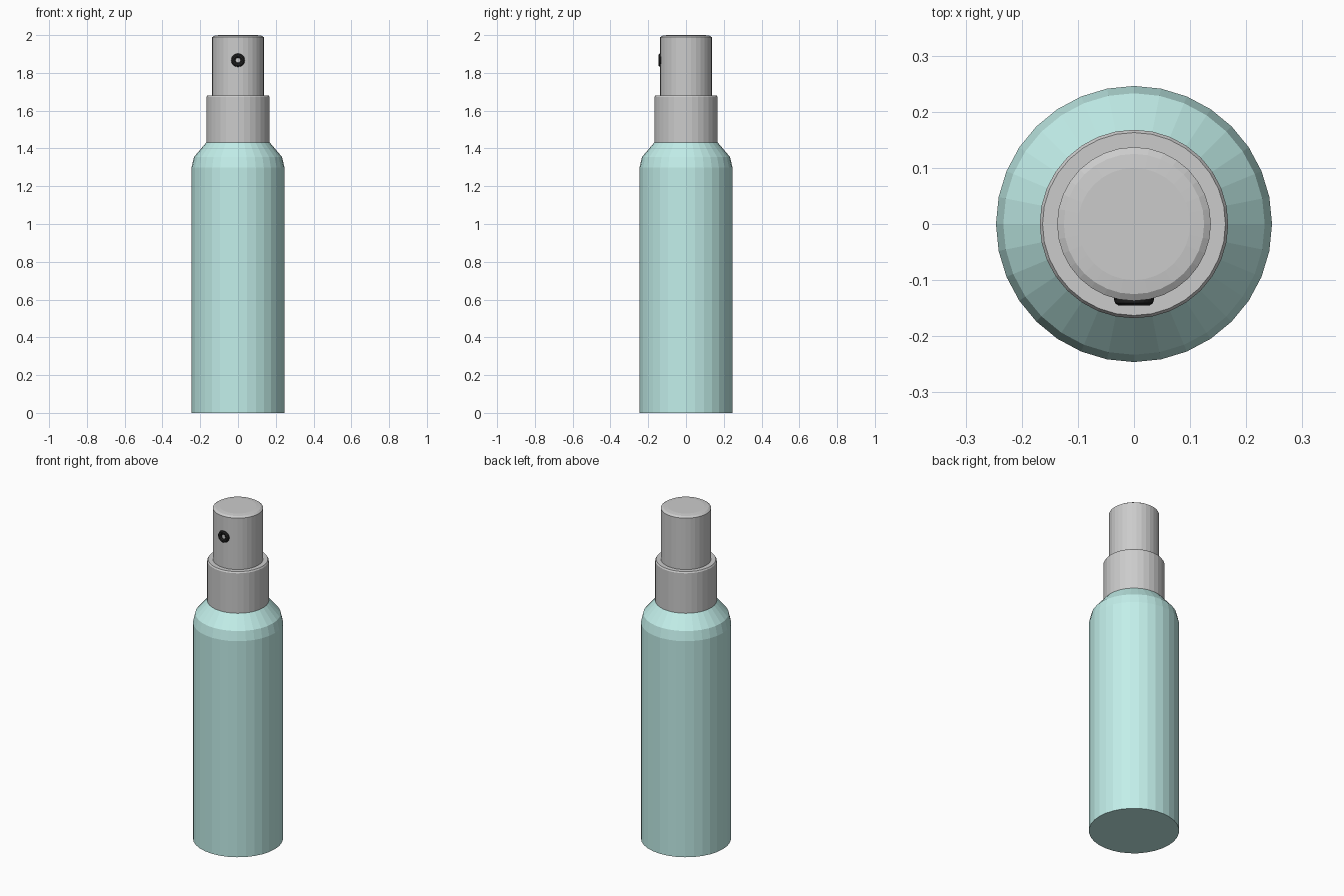
import bpy, bmesh, math

if "Cube" in bpy.data.objects:
    bpy.data.objects.remove(bpy.data.objects["Cube"])

SIDES = 32


def material(name, color):
    m = bpy.data.materials.new(name)
    m.diffuse_color = color
    m.use_nodes = True
    m.node_tree.nodes["Principled BSDF"].inputs["Base Color"].default_value = m.diffuse_color
    return m


def lathe(name, profile, mat=None):
    """Closed, flat-shaded solid turned around z from (radius, height) points."""
    bm = bmesh.new()
    rings = []
    for r, z in profile:
        rings.append([bm.verts.new((r * math.sin(math.tau * i / SIDES),
                                    r * math.cos(math.tau * i / SIDES), z))
                      for i in range(SIDES)])
    for a, b in zip(rings, rings[1:]):
        for i in range(SIDES):
            j = (i + 1) % SIDES
            bm.faces.new((a[i], a[j], b[j], b[i]))
    bm.faces.new(rings[0])
    bm.faces.new(rings[-1])
    bmesh.ops.recalc_face_normals(bm, faces=bm.faces)
    mesh = bpy.data.meshes.new(name)
    bm.to_mesh(mesh)
    bm.free()
    ob = bpy.data.objects.new(name, mesh)
    bpy.context.collection.objects.link(ob)
    if mat:
        mesh.materials.append(mat)
    return ob


teal = material("teal_plastic", (0.54, 0.86, 0.82, 1))
black = material("black_plastic", (0.02, 0.02, 0.02, 1))

# Bottle body with rounded shoulder
lathe("bottle", [(0.246, 0), (0.246, 1.30), (0.233, 1.355), (0.165, 1.435)], teal)

# Collar around the neck
lathe("collar", [(0.168, 1.43), (0.168, 1.672), (0.163, 1.68)])

# Spray head with a softly domed top
lathe("spray_head", [(0.137, 1.67), (0.137, 1.989), (0.125, 1.997), (0.10, 2.0)])

# Nozzle ring on the front
bpy.ops.mesh.primitive_torus_add(location=(0, -0.134, 1.867),
                                 rotation=(math.pi / 2, 0, 0),
                                 major_radius=0.024, minor_radius=0.012,
                                 major_segments=24, minor_segments=10)
nozzle = bpy.context.object
nozzle.name = "nozzle_ring"
nozzle.data.materials.append(black)
